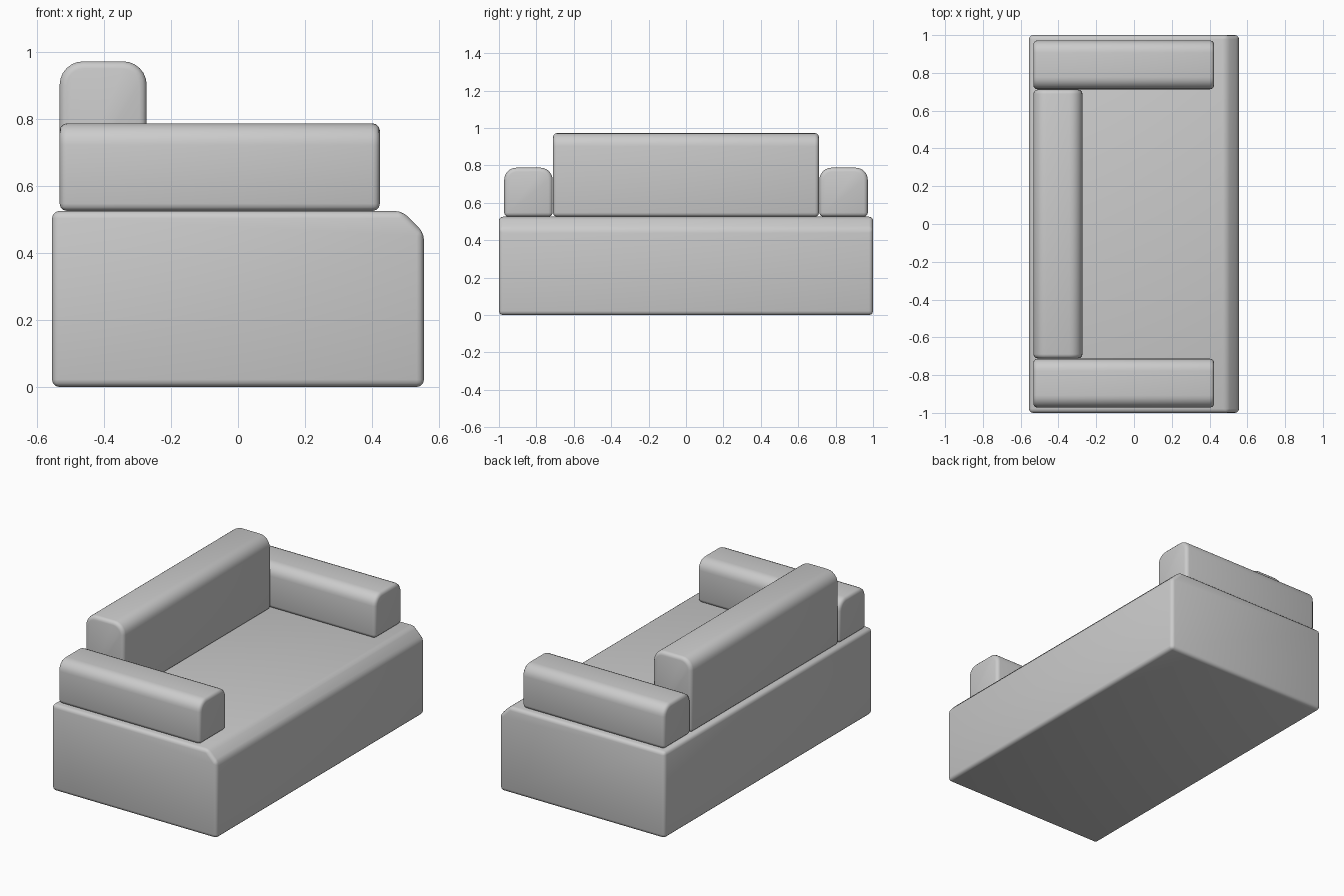
import bpy, bmesh, math

if "Cube" in bpy.data.objects:
    bpy.data.objects.remove(bpy.data.objects["Cube"])


def block(name, lo, hi, big_edges, big, segs, small=0.022):
    """Box from lo to hi: selected edges get a big bevel, all other edges a small one."""
    bm = bmesh.new()
    bmesh.ops.create_cube(bm, size=1)
    for v in bm.verts:
        for i in range(3):
            v.co[i] = lo[i] if v.co[i] < 0 else hi[i]
    picked = [e for e in bm.edges if big_edges(e, (e.verts[0].co + e.verts[1].co) / 2)]
    bmesh.ops.bevel(bm, geom=picked, offset=big, offset_type='OFFSET', segments=segs,
                    profile=0.5, affect='EDGES')
    sharp = [e for e in bm.edges if e.calc_face_angle() > math.radians(35)]
    bmesh.ops.bevel(bm, geom=sharp, offset=small, offset_type='OFFSET', segments=3,
                    profile=0.5, affect='EDGES', clamp_overlap=False)
    bmesh.ops.recalc_face_normals(bm, faces=bm.faces)
    mesh = bpy.data.meshes.new(name)
    bm.to_mesh(mesh)
    bm.free()
    ob = bpy.data.objects.new(name, mesh)
    bpy.context.collection.objects.link(ob)
    bpy.ops.object.select_all(action='DESELECT')
    ob.select_set(True)
    bpy.context.view_layer.objects.active = ob
    bpy.ops.object.shade_smooth_by_angle(angle=math.radians(40))
    return ob


def top_edges_along(axis, top):
    """Picks the top edges that run along the given axis."""
    def pick(e, mid):
        d = e.verts[1].co - e.verts[0].co
        return abs(d[axis]) > 0.1 and mid.z > top - 0.001
    return pick


# Seat base with a chamfered front top edge
block("seat_base", (-0.556, -1.0, 0.0), (0.556, 1.0, 0.526),
      lambda e, m: m.x > 0.5 and m.z > 0.5, 0.065, 1)

# Backrest, rounded along its top
block("backrest", (-0.533, -0.711, 0.526), (-0.273, 0.711, 0.973),
      top_edges_along(1, 0.973), 0.07, 6)

# Armrests on both sides, rounded along their tops
for side, y0, y1 in (("left", -0.972, -0.713), ("right", 0.713, 0.972)):
    block("armrest_" + side, (-0.533, y0, 0.526), (0.424, y1, 0.788),
          top_edges_along(0, 0.788), 0.065, 6)
